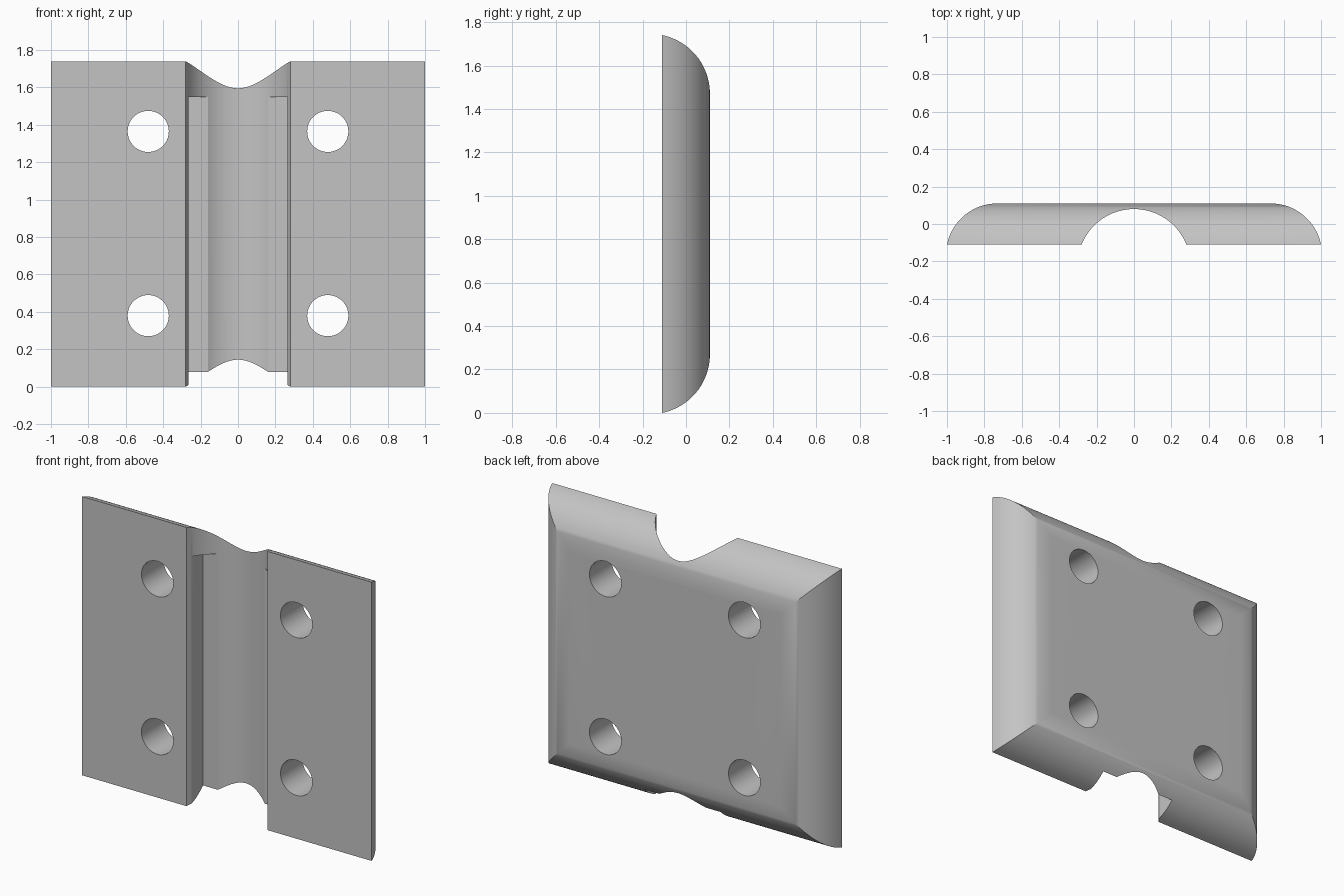
import bpy, bmesh, math
from mathutils import Matrix

cube = bpy.data.objects.get("Cube")
if cube:
    bpy.data.objects.remove(cube, do_unlink=True)

HEIGHT, HALF_DEPTH = 1.74, 0.11
MID = HEIGHT / 2

grey = bpy.data.materials.new("plain grey")
grey.use_nodes = True
colour = (0.55, 0.55, 0.55, 1)
grey.diffuse_color = colour
grey.node_tree.nodes["Principled BSDF"].inputs["Base Color"].default_value = colour


def make_object(name, bm):
    bmesh.ops.recalc_face_normals(bm, faces=bm.faces)
    mesh = bpy.data.meshes.new(name)
    bm.to_mesh(mesh)
    bm.free()
    mesh.materials.append(grey)
    obj = bpy.data.objects.new(name, mesh)
    bpy.context.collection.objects.link(obj)
    return obj


def cylinder(name, radius, length, centre, axis, sides):
    bm = bmesh.new()
    turn = Matrix.Rotation(math.pi / 2, 4, "X") if axis == "Y" else Matrix()
    bmesh.ops.create_cone(bm, cap_ends=True, segments=sides, radius1=radius,
                          radius2=radius, depth=length,
                          matrix=Matrix.Translation(centre) @ turn)
    return make_object(name, bm)


def box(name, size, centre):
    bm = bmesh.new()
    bmesh.ops.create_cube(bm, size=1, matrix=Matrix.Translation(centre)
                          @ Matrix.Diagonal((*size, 1)))
    return make_object(name, bm)


# Plate: stacked rectangles follow a rounded edge with mitred back corners
radius, steps = 0.275, 20
start = math.asin((radius - 2 * HALF_DEPTH) / radius)
bm = bmesh.new()
rings = []
for i in range(steps + 1):
    a = start + (math.pi / 2 - start) * i / steps
    inset = radius * (math.cos(start) - math.cos(a))
    y = HALF_DEPTH - radius + radius * math.sin(a)
    w, h = 1 - inset, MID - inset
    rings.append([bm.verts.new((sx * w, y, MID + sz * h))
                  for sx, sz in ((-1, -1), (1, -1), (1, 1), (-1, 1))])
bm.faces.new(rings[0])
bm.faces.new(rings[-1])
for low, high in zip(rings, rings[1:]):
    for k in range(4):
        n = (k + 1) % 4
        bm.faces.new((low[k], low[n], high[n], high[k]))
plate = make_object("clamp_plate", bm)

# Cutters: round channel, wider pocket open at the bottom, four bolt holes
cutters = [
    cylinder("channel_cutter", 0.301, 3, (0, -0.221, MID), "Z", 96),
    box("pocket_cutter", (0.53, 0.333, 2.05), (0, -0.1335, 0.525)),
]
for x in (-0.48, 0.48):
    for z in (0.38, 1.365):
        cutters.append(cylinder("bolt_hole_cutter", 0.11, 1, (x, 0, z), "Y", 48))

bpy.context.view_layer.objects.active = plate
for cutter in cutters:
    cutter.hide_render = True
    mod = plate.modifiers.new("cut", "BOOLEAN")
    mod.operation = "DIFFERENCE"
    mod.solver = "EXACT"
    mod.object = cutter
    bpy.ops.object.modifier_apply(modifier=mod.name)
    bpy.data.objects.remove(cutter, do_unlink=True)

# Smooth curves, crisp edges
bpy.ops.object.select_all(action="DESELECT")
plate.select_set(True)
bpy.ops.object.shade_smooth_by_angle(angle=math.radians(30))
